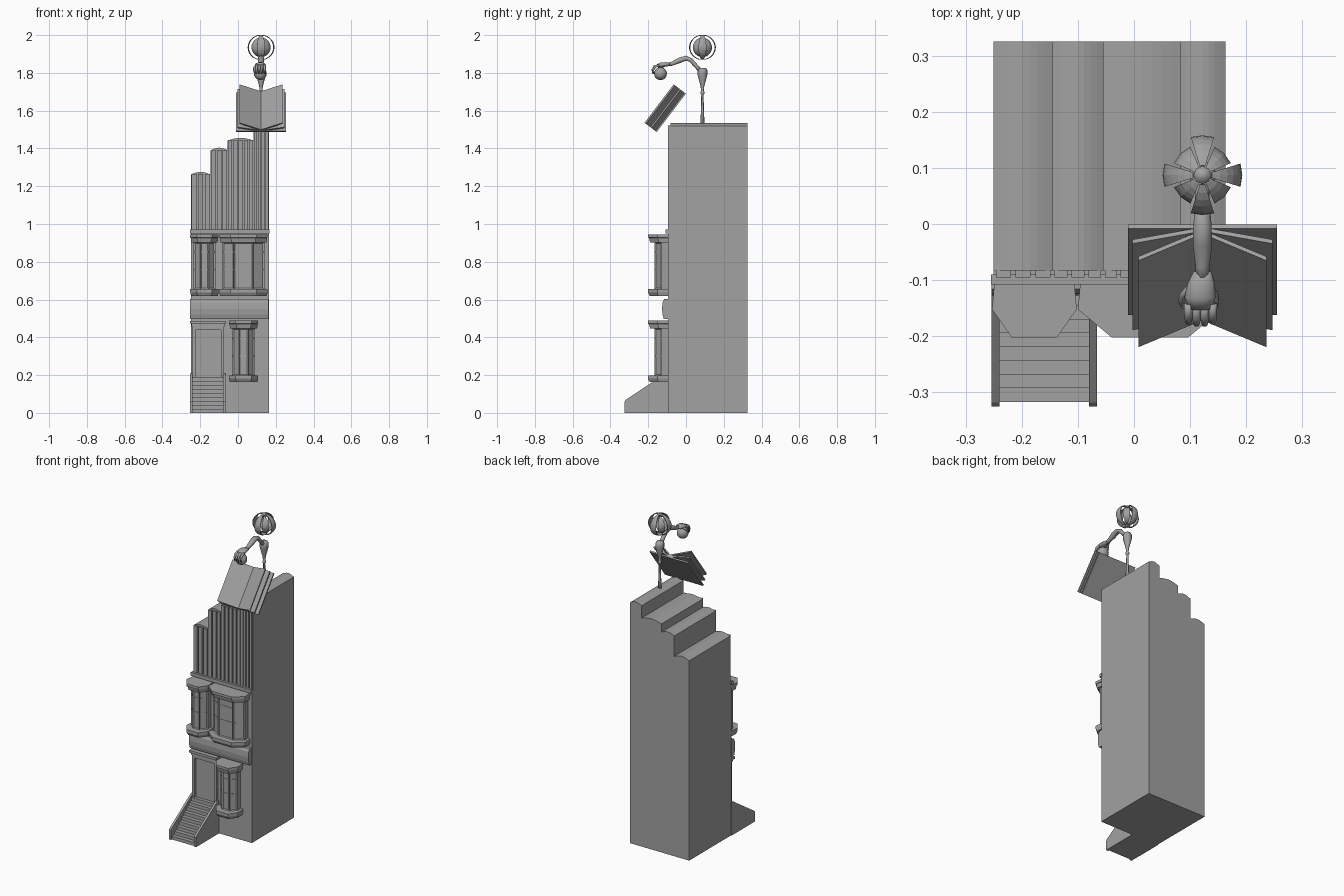
import bpy, bmesh, math
from mathutils import Vector

if "Cube" in bpy.data.objects:
    bpy.data.objects.remove(bpy.data.objects["Cube"])

grey = bpy.data.materials.new("stone_grey")
grey.use_nodes = True
tone = (0.36, 0.36, 0.36, 1)
grey.diffuse_color = tone
grey.node_tree.nodes["Principled BSDF"].inputs["Base Color"].default_value = tone


def finish(name, bm, smooth=False):
    bmesh.ops.recalc_face_normals(bm, faces=bm.faces)
    mesh = bpy.data.meshes.new(name)
    bm.to_mesh(mesh)
    bm.free()
    mesh.materials.append(grey)
    for p in mesh.polygons:
        p.use_smooth = smooth
    obj = bpy.data.objects.new(name, mesh)
    bpy.context.collection.objects.link(obj)
    return obj


def loft(name, rings, smooth=False, inset=None):
    """Skin a stack of equal rings and cap both ends."""
    bm = bmesh.new()
    rows = [[bm.verts.new(p) for p in ring] for ring in rings]
    n = len(rows[0])
    sides = [bm.faces.new((a[i], a[(i + 1) % n], b[(i + 1) % n], b[i]))
             for a, b in zip(rows, rows[1:]) for i in range(n)]
    bm.faces.new(rows[0][::-1])
    bm.faces.new(rows[-1])
    if inset:
        bmesh.ops.recalc_face_normals(bm, faces=bm.faces)
        panes = [f for f in sides if inset(f)]
        bmesh.ops.inset_individual(bm, faces=panes, thickness=0.01, depth=-0.007)
    return finish(name, bm, smooth)


def box(name, x0, x1, y0, y1, z0, z1):
    return loft(name, [[(x0, y0, z), (x1, y0, z), (x1, y1, z), (x0, y1, z)] for z in (z0, z1)])


def prism_x(name, profile, x0, x1):
    return loft(name, [[(x, y, z) for y, z in profile] for x in (x0, x1)])


def prism_y(name, profile, y0, y1):
    return loft(name, [[(x, y, z) for x, z in profile] for y in (y0, y1)])


def tube(name, path, sides=10, flat=1.0):
    """Round limb through (x, y, z, radius) points; flat widens it in x."""
    rings = []
    for i, (x, y, z, r) in enumerate(path):
        a, b = path[max(i - 1, 0)], path[min(i + 1, len(path) - 1)]
        t = Vector(b[:3]) - Vector(a[:3])
        t.x = 0
        up = t.normalized().cross(Vector((1, 0, 0)))
        angles = [2 * math.pi * k / sides for k in range(sides)]
        rings.append([Vector((x + r * flat * math.cos(q), y, z)) + up * r * math.sin(q)
                      for q in angles])
    return loft(name, rings, smooth=True)


# Main body of the house
FRONT, BACK = -0.095, 0.325
box("house_body", -0.25, 0.163, FRONT, BACK, 0, 0.96)

# Four stepped upright volumes with arched tops and ribbed fronts
steps = [(-0.25, -0.145, 1.262, 3), (-0.145, -0.055, 1.39, 3),
         (-0.055, 0.083, 1.442, 5), (0.083, 0.163, 1.52, 4)]
for n, (x0, x1, top, ribs) in enumerate(steps):
    arch = [(x0 + (x1 - x0) * k / 8, top + 0.014 * math.sin(math.pi * k / 8))
            for k in range(9)]
    prism_y(f"stepped_volume_{n + 1}", [(x1, 0.95), (x0, 0.95)] + arch, FRONT + 0.012, BACK)
    pitch = (x1 - x0) / ribs
    for k in range(ribs):
        left = x0 + pitch * (k + 0.12)
        box(f"front_rib_{n + 1}_{k + 1}", left, left + pitch * 0.76,
            FRONT, FRONT + 0.015, 0.95, top + 0.002)

# Cornice and rounded band between floors
box("cornice", -0.255, 0.166, -0.108, -0.09, 0.95, 0.972)
prism_x("floor_band", [(-0.09, 0.498), (-0.118, 0.498), (-0.124, 0.52), (-0.127, 0.55),
                       (-0.124, 0.585), (-0.116, 0.602), (-0.09, 0.602)], -0.254, 0.162)


# Bay windows: faceted caps and sills around a recessed body
def bay(name, x0, x1, chamfer, z0, z1):
    def ring(z, shrink, back=0.0):
        a, b, y = x0 + shrink * 0.5, x1 - shrink * 0.5, -0.202 + shrink
        return [(a + 0.006, FRONT + 0.01, z), (a, -0.152 + shrink * 0.6, z), (a + chamfer, y, z),
                (b - chamfer, y, z), (b, -0.152 + shrink * 0.6, z), (b - 0.006, FRONT + 0.01, z)]
    loft(name + "_sill", [ring(z0, 0.01), ring(z0 + 0.018, 0), ring(z0 + 0.036, 0)])
    loft(name + "_cap", [ring(z1 - 0.042, 0.012), ring(z1 - 0.018, 0.006),
                         ring(z1 - 0.016, 0), ring(z1, 0)])
    loft(name + "_windows", [ring(z0 + 0.034, 0.034), ring(z1 - 0.04, 0.034)],
         inset=lambda f: f.normal.y < 0.1)
    for z in (z0 + 0.42 * (z1 - z0), z0 + 0.7 * (z1 - z0)):
        loft(name + "_glazing_bar", [ring(z, 0.039), ring(z + 0.006, 0.039)])


bay("upper_right_bay", -0.253, -0.102, 0.035, 0.62, 0.945)
bay("upper_left_bay", -0.1, 0.157, 0.06, 0.62, 0.945)
bay("lower_bay", -0.048, 0.107, 0.035, 0.163, 0.488)

# Front door with surround and stepped hood
box("door", -0.225, -0.09, -0.1, -0.09, 0.19, 0.45)
for x in (-0.242, -0.09):
    box("door_jamb", x, x + 0.017, -0.112, -0.09, 0.19, 0.455)
box("door_lintel", -0.242, -0.073, -0.112, -0.09, 0.44, 0.46)
box("door_hood", -0.247, -0.07, -0.118, -0.09, 0.458, 0.472)
box("door_hood_top", -0.253, -0.064, -0.126, -0.09, 0.472, 0.487)

# Stairs with sloping side walls
COUNT = 9
stair = [(-0.09, 0)]
for k in range(COUNT):
    y = -0.317 + 0.0245 * k
    stair += [(y, 0.0212 * k), (y, 0.0212 * (k + 1))]
stair.append((-0.09, 0.0212 * COUNT))
prism_x("stairs", stair, -0.24, -0.078)
wall = [(-0.09, 0), (-0.325, 0), (-0.325, 0.06), (-0.318, 0.07), (-0.11, 0.208), (-0.09, 0.208)]
for x in (-0.254, -0.08):
    prism_x("stair_wall", wall, x, x + 0.014)

# Open book: three pairs of leaves fanned from a tilted spine
CX = 0.122
base = Vector((CX, -0.155, 1.487))
up = Vector((0, 0.605, 0.796))
out = Vector((0, -0.796, 0.605))
for n, (reach, lift) in enumerate([(0.133, 0.0), (0.125, 0.034), (0.114, 0.072)]):
    lo, th = 0.006 * n, 0.009
    for side in (-1, 1):
        section = [(0, lo), (side * reach, lift), (side * reach, lift + th), (0, lo + th)]
        rings = [[base + Vector((x, 0, 0)) + out * d + up * h for x, d in section]
                 for h in (0, 0.255)]
        loft(f"book_leaf_{n + 1}", rings)

# Slender stand flaring to a goblet shoulder
AX, AY = 0.122, 0.087
tube("stand", [(AX, AY, z, r) for z, r in
               [(1.515, 0.012), (1.6, 0.008), (1.685, 0.006), (1.69, 0.011), (1.7, 0.011),
                (1.705, 0.007), (1.73, 0.01), (1.79, 0.026), (1.815, 0.026), (1.827, 0.018)]], 8)

# Arm reaching forward with a hand over a small ball
tube("arm", [(AX, 0.08, 1.805, 0.012), (AX, 0.055, 1.835, 0.011), (AX, 0.025, 1.868, 0.012),
             (AX, 0.0, 1.878, 0.014), (AX, -0.035, 1.866, 0.015), (AX, -0.075, 1.848, 0.011),
             (AX, -0.1, 1.844, 0.010)], 10, 1.15)
tube("hand", [(AX, -0.085, 1.845, 0.008), (AX - 0.002, -0.105, 1.845, 0.012),
              (AX - 0.004, -0.13, 1.843, 0.014), (AX - 0.004, -0.15, 1.836, 0.011)], 10, 2.0)
for k in range(4):
    x = AX - 0.025 + 0.0145 * k
    reach = 0.004 * (k in (1, 2))
    tube(f"finger_{k + 1}", [(x, -0.142, 1.84, 0.008), (x, -0.163 - reach, 1.834, 0.0075),
                             (x, -0.174 - reach, 1.815, 0.006), (x, -0.17 - reach, 1.795, 0.004)], 6)
tube("thumb", [(AX - 0.02, -0.11, 1.843, 0.008), (AX - 0.034, -0.125, 1.832, 0.007),
               (AX - 0.037, -0.14, 1.812, 0.006), (AX - 0.034, -0.148, 1.8, 0.004)], 6)
bm = bmesh.new()
bmesh.ops.create_uvsphere(bm, u_segments=16, v_segments=10, radius=0.034)
bmesh.ops.translate(bm, verts=bm.verts, vec=(AX - 0.004, -0.135, 1.796))
finish("held_ball", bm, True)


# Open globe made of two layers of curved gores
def gore(name, heading, radius, half, tilt):
    rings = []
    for k in range(13):
        t = math.radians(tilt + (180 - 2 * tilt) * k / 12)
        ring = []
        for r, sides in ((radius, (-1, 0, 1)), (radius - 0.004, (1, 0, -1))):
            for s in sides:
                a = heading + s * half
                ring.append((AX + r * math.sin(t) * math.cos(a), AY + r * math.sin(t) * math.sin(a),
                             1.935 + r * 0.94 * math.cos(t)))
        rings.append(ring)
    loft(name, rings)


for k in range(4):
    gore("globe_outer_gore", k * math.pi / 2, 0.071, math.radians(17), 14)
    gore("globe_inner_gore", (k + 0.5) * math.pi / 2, 0.055, math.radians(22), 4)
for z in (1.872, 1.998):
    tube("globe_pole", [(AX, AY, z - 0.002, 0.016), (AX, AY, z + 0.002, 0.016)], 8)
